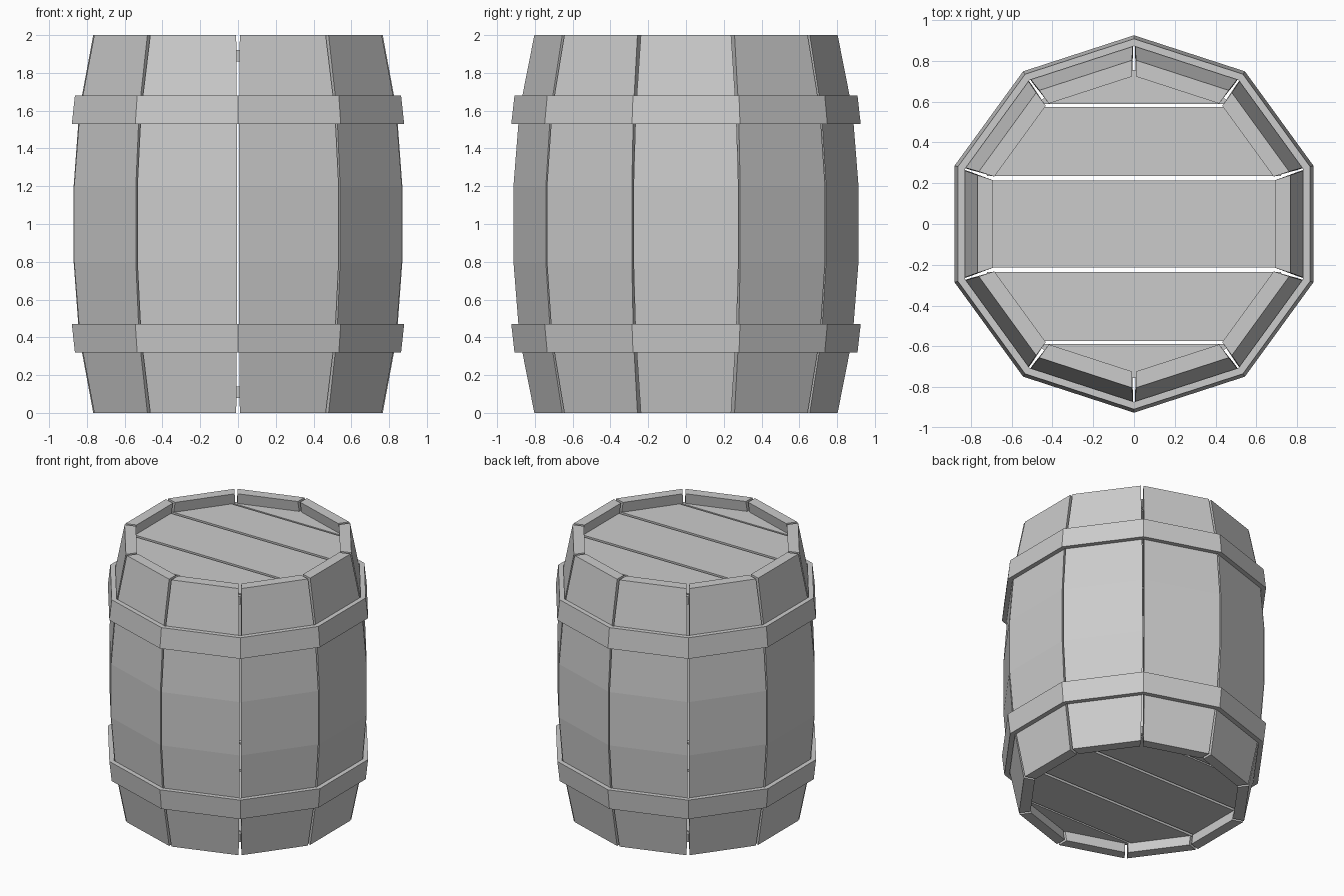
import bpy, bmesh
from math import sin, cos, radians

if "Cube" in bpy.data.objects:
    bpy.data.objects.remove(bpy.data.objects["Cube"])

SIDES = 10
STEP = radians(36)
START = radians(90)


def ring_point(r, i, z):
    a = START + i * STEP
    return (r * cos(a), r * sin(a), z)


def make_object(name, verts, faces):
    mesh = bpy.data.meshes.new(name)
    bm = bmesh.new()
    vs = [bm.verts.new(v) for v in verts]
    for f in faces:
        bm.faces.new([vs[i] for i in f])
    bmesh.ops.recalc_face_normals(bm, faces=bm.faces)
    bm.to_mesh(mesh)
    bm.free()
    ob = bpy.data.objects.new(name, mesh)
    bpy.context.collection.objects.link(ob)
    return ob


# Bowed staves: (height, outer corner radius, half gap at the joint)
PROFILE = [(0, .806, .010), (.4, .884, .007), (.8, .915, .005),
           (1.2, .915, .005), (1.6, .884, .007), (2, .806, .010)]
THICK = .08


def stave(i):
    verts, faces = [], []
    for z, r, gap in PROFILE:
        for rad, flip in ((r, False), (r - THICK, True)):
            p, q = ring_point(rad, i, z), ring_point(rad, i + 1, z)
            t = gap / (2 * rad * sin(STEP / 2))
            a = tuple(p[k] + (q[k] - p[k]) * t for k in range(3))
            b = tuple(q[k] + (p[k] - q[k]) * t for k in range(3))
            verts += [b, a] if flip else [a, b]
    n = len(PROFILE)
    for k in range(n - 1):
        for j in range(4):
            m = (j + 1) % 4
            faces.append((4 * k + j, 4 * k + m, 4 * k + 4 + m, 4 * k + 4 + j))
    faces += [(0, 1, 2, 3), tuple(4 * (n - 1) + j for j in range(4))]
    make_object(f"stave_{i + 1}", verts, faces)


for i in range(SIDES):
    stave(i)


# Hoops: closed cross-section swept round the ten sides
def hoop(name, section):
    n = len(section)
    verts = [ring_point(r, i, z) for i in range(SIDES) for r, z in section]
    faces = []
    for i in range(SIDES):
        k = (i + 1) % SIDES
        for j in range(n):
            m = (j + 1) % n
            faces.append((i * n + j, i * n + m, k * n + m, k * n + j))
    make_object(name, verts, faces)


SECTION = [(.925, 1.53), (.908, 1.68), (.872, 1.68), (.89, 1.53)]
hoop("upper_hoop", SECTION)
hoop("lower_hoop", [(r, 2 - z) for r, z in SECTION])

# Heads: planks along x, trimmed to the ten-sided outline
HEAD_R = .76
CORNERS = [(HEAD_R * sin(radians(d)), HEAD_R * cos(radians(d)))
           for d in (-90, -54, -18, 18, 54, 90)]


def half_width(y):
    for (y0, x0), (y1, x1) in zip(CORNERS, CORNERS[1:]):
        if y0 <= y <= y1:
            return max(0, x0 + (x1 - x0) * (y - y0) / (y1 - y0))
    return 0


def plank(name, y0, y1, z0, z1):
    ys = [y0] + [y for y, x in CORNERS if y0 < y < y1] + [y1]
    outline = [(half_width(y), y) for y in ys]
    outline += [(-half_width(y), y) for y in reversed(ys)]
    n = len(outline)
    verts = [(x, y, z) for z in (z0, z1) for x, y in outline]
    faces = [tuple(range(n)), tuple(range(n, 2 * n))]
    faces += [(j, (j + 1) % n, n + (j + 1) % n, n + j) for j in range(n)]
    make_object(name, verts, faces)


TIP = HEAD_R - .005
PLANKS = [(-TIP, -.588), (-.574, -.236), (-.213, .213), (.236, .574), (.588, TIP)]
for side, z0, z1 in (("top", 1.86, 1.92), ("bottom", .08, .14)):
    for k, (y0, y1) in enumerate(PLANKS):
        plank(f"{side}_plank_{k + 1}", y0, y1, z0, z1)
